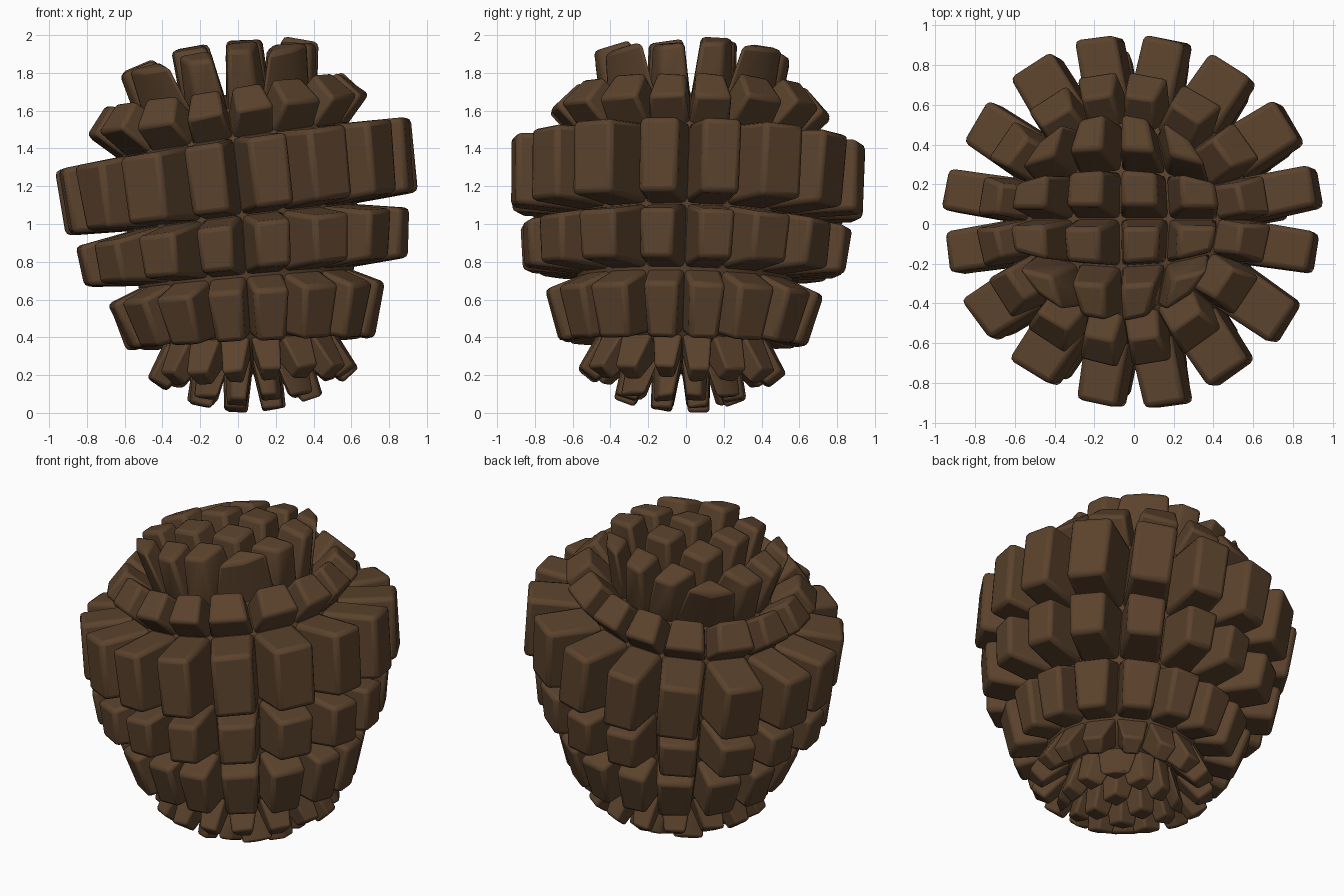
import bpy, bmesh, math, random
from mathutils import Vector

random.seed(4)
old = bpy.data.objects.get("Cube")
if old:
    bpy.data.objects.remove(old, do_unlink=True)

# One bark brown for everything
brown = bpy.data.materials.new("bark_brown")
brown.use_nodes = True
color = (0.106, 0.056, 0.026, 1)
brown.diffuse_color = color
brown.node_tree.nodes["Principled BSDF"].inputs["Base Color"].default_value = color

GRID = 4


def disc_point(i, j, radius, z, dome=0):
    """Square grid rounded into a domed disc."""
    u, v = 2 * i / GRID - 1, 2 * j / GRID - 1
    x, y = u * math.sqrt(1 - v * v / 2), v * math.sqrt(1 - u * u / 2)
    return Vector((radius * x, radius * y, z + dome * (1 - x * x - y * y)))


def loop(radius, z):
    """Rim of the disc, anticlockwise."""
    n = range(GRID)
    rim = ([(i, 0) for i in n] + [(GRID, i) for i in n] +
           [(GRID - i, GRID) for i in n] + [(0, GRID - i) for i in n])
    return [disc_point(i, j, radius, z) for i, j in rim]


def band(lower, upper):
    """Quads between two core loops, facing outwards."""
    a, b = loop(*lower), loop(*upper)
    return [[a[k - 1], a[k], b[k], b[k - 1]] for k in range(len(a))]


def cap(edge, dome):
    quads = []
    for i in range(GRID):
        for j in range(GRID):
            q = [disc_point(a, b, *edge, dome)
                 for a, b in ((i, j), (i + 1, j), (i + 1, j + 1), (i, j + 1))]
            quads.append(q if dome > 0 else q[::-1])
    return quads


def warp(p):
    """Lean and bend the whole body to one side."""
    slope = 0.05 + 0.1 * min(max((p.z - 0.4) / 0.9, 0), 1)
    lean = 0.07 * (p.z - 1.35) + 0.1 * max(p.z - 1.25, 0)
    return Vector((p.x - lean, p.y + 0.035 * (p.z - 0.95), p.z + slope * p.x - 0.02 * p.y))


def block(bm, quad, length, wide, tall, lift):
    """Tapered block standing on one core quad, slightly sunk into it."""
    centre = sum(quad, Vector()) / 4
    normal = (quad[2] - quad[0]).cross(quad[3] - quad[1]).normalized()
    side = (quad[1] - quad[0]).normalized()
    up = normal.cross(side)
    reach = length * random.uniform(0.95, 1.05)
    slide = side * random.uniform(-0.012, 0.012) + up * lift
    low = [bm.verts.new(warp(p - normal * 0.05)) for p in quad]
    high = []
    for p in quad:
        d = p - centre
        tip = (centre + side * d.dot(side) * wide + up * d.dot(up) * tall + slide +
               normal * (reach + random.uniform(-0.01, 0.01)))
        high.append(bm.verts.new(warp(tip)))
    bm.faces.new(low[::-1])
    bm.faces.new(high)
    for k in range(4):
        n = (k + 1) % 4
        bm.faces.new((low[k], low[n], high[n], high[k]))


def make_object(name, bm, bevel):
    mesh = bpy.data.meshes.new(name)
    bm.to_mesh(mesh)
    bm.free()
    mesh.materials.append(brown)
    ob = bpy.data.objects.new(name, mesh)
    bpy.context.collection.objects.link(ob)
    if bevel:
        mod = ob.modifiers.new("rounded_edges", 'BEVEL')
        mod.width = bevel
        mod.segments = 2
        mod.limit_method = 'ANGLE'
        mod.angle_limit = math.radians(30)
    bpy.ops.object.select_all(action='DESELECT')
    ob.select_set(True)
    bpy.context.view_layer.objects.active = ob
    bpy.ops.object.shade_smooth_by_angle(angle=math.radians(70))
    return ob


# Core loops (radius, height), from the base to the crown
base, hip, waist, middle, shoulder, crown = (
    (0.32, 0.29), (0.47, 0.41), (0.57, 0.73), (0.61, 1.05), (0.62, 1.46), (0.48, 1.61))

# Part name: quads, block length, tip width and height factors, tip lift, edge rounding
parts = {
    "base_spikes": (cap(base, -0.07), 0.20, 0.70, 0.70, 0, 0.015),
    "base_collar": (band(base, hip), 0.19, 0.66, 0.58, 0, 0.015),
    "lower_band": (band(hip, waist), 0.19, 0.92, 0.84, 0, 0.025),
    "middle_band": (band(waist, middle), 0.28, 0.87, 0.74, 0.025, 0.025),
    "upper_band": (band(middle, shoulder), 0.32, 0.94, 0.90, 0.01, 0.028),
    "crown_collar": (band(shoulder, crown), 0.19, 0.90, 0.92, 0, 0.022),
    "crown_spikes": (cap(crown, 0.09), 0.29, 0.76, 0.76, 0, 0.025),
}

core = bmesh.new()
objects = []
for name, (quads, *shape, bevel) in parts.items():
    bm = bmesh.new()
    for quad in quads:
        block(bm, quad, *shape)
        core.faces.new([core.verts.new(warp(p)) for p in quad])
    objects.append(make_object(name, bm, bevel))
bmesh.ops.remove_doubles(core, verts=core.verts, dist=0.001)
objects.append(make_object("core", core, 0))

# Stand the model on the ground
ground = min(v.co.z for ob in objects for v in ob.data.vertices)
for ob in objects:
    for v in ob.data.vertices:
        v.co.z -= ground
